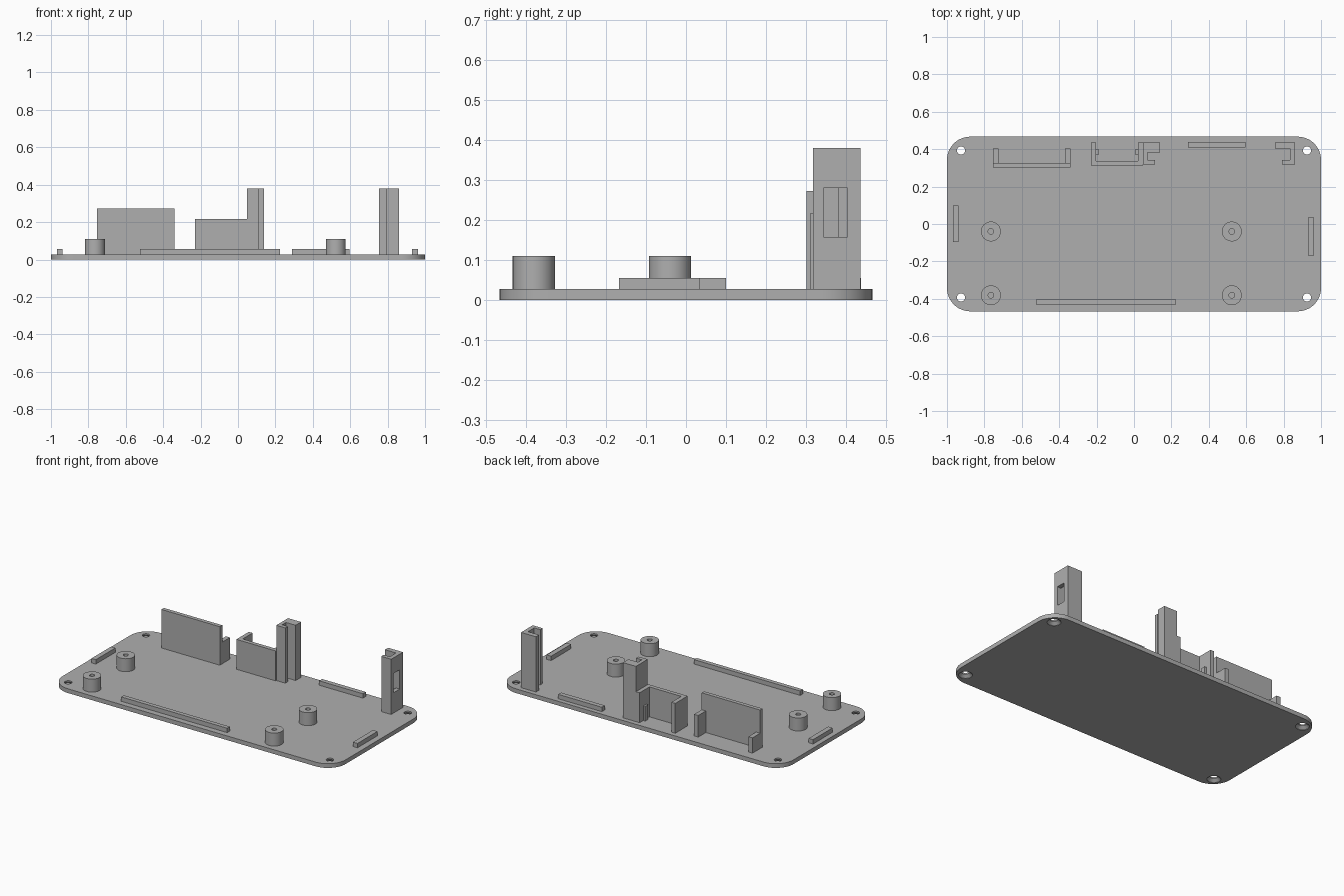
import bpy, bmesh, math
from mathutils import Matrix

cube = bpy.data.objects.get("Cube")
if cube:
    bpy.data.objects.remove(cube, do_unlink=True)

grey = bpy.data.materials.new("matte grey plastic")
grey.use_nodes = True
COLOUR = (0.43, 0.43, 0.43, 1)
grey.diffuse_color = COLOUR
grey.node_tree.nodes["Principled BSDF"].inputs["Base Color"].default_value = COLOUR

FLOOR = 0.027  # top of the base plate


def finish(name, bm):
    bmesh.ops.recalc_face_normals(bm, faces=bm.faces)
    mesh = bpy.data.meshes.new(name)
    bm.to_mesh(mesh)
    bm.free()
    mesh.materials.append(grey)
    obj = bpy.data.objects.new(name, mesh)
    bpy.context.collection.objects.link(obj)
    return obj


def prism(name, outline, top, bottom=FLOOR):
    """Extrude a flat outline straight up."""
    bm = bmesh.new()
    face = bm.faces.new([bm.verts.new((x, y, bottom)) for x, y in outline])
    new = bmesh.ops.extrude_face_region(bm, geom=[face])["geom"]
    bmesh.ops.translate(bm, vec=(0, 0, top - bottom),
                        verts=[v for v in new if isinstance(v, bmesh.types.BMVert)])
    return finish(name, bm)


def box(name, x0, x1, y0, y1, top, bottom=FLOOR):
    return prism(name, [(x0, y0), (x1, y0), (x1, y1), (x0, y1)], top, bottom)


def lathe(name, profile, x, y, closed=True, steps=32):
    """Spin a radius/height profile around a vertical axis."""
    bm = bmesh.new()
    verts = [bm.verts.new((r, 0, z)) for r, z in profile]
    edges = [bm.edges.new(pair) for pair in zip(verts, verts[1:])]
    if closed:
        edges.append(bm.edges.new((verts[-1], verts[0])))
    bmesh.ops.spin(bm, geom=verts + edges, cent=(0, 0, 0), axis=(0, 0, 1),
                   angle=math.tau, steps=steps)
    bmesh.ops.remove_doubles(bm, verts=bm.verts, dist=1e-5)
    bmesh.ops.transform(bm, matrix=Matrix.Translation((x, y, 0)), verts=bm.verts)
    return finish(name, bm)


def select(obj):
    bpy.ops.object.select_all(action='DESELECT')
    obj.select_set(True)
    bpy.context.view_layer.objects.active = obj


def smooth(obj):
    select(obj)
    bpy.ops.object.shade_smooth_by_angle(angle=math.radians(30))


def cut(obj, cutter):
    mod = obj.modifiers.new("cut", 'BOOLEAN')
    mod.operation = 'DIFFERENCE'
    mod.solver = 'EXACT'
    mod.object = cutter
    select(obj)
    bpy.ops.object.modifier_apply(modifier=mod.name)
    bpy.data.objects.remove(cutter, do_unlink=True)


# Base plate with rounded corners
W, D, R = 1.0, 0.467, 0.125
outline = []
for i, (sx, sy) in enumerate([(1, 1), (-1, 1), (-1, -1), (1, -1)]):
    for k in range(13):
        a = math.pi / 2 * (i + k / 12)
        outline.append((sx * (W - R) + R * math.cos(a), sy * (D - R) + R * math.sin(a)))
plate = prism("base_plate", outline, FLOOR, 0)

# Corner screw holes, countersunk from underneath
for sx in (-1, 1):
    for sy in (-1, 1):
        cut(plate, lathe("hole_cutter",
                         [(0, -0.01), (0.04, -0.01), (0.04, 0.002), (0.022, 0.018),
                          (0.022, 0.05), (0, 0.05)],
                         sx * 0.925, sy * 0.393, closed=False))
smooth(plate)

# Hollow mounting posts
for x in (-0.765, 0.523):
    for y in (-0.04, -0.381):
        smooth(lathe("mounting_post",
                     [(0.015, FLOOR), (0.053, FLOOR), (0.053, 0.11), (0.015, 0.11)], x, y))

# Low locating ribs along each edge
RIB = 0.055
box("front_rib", -0.525, 0.225, -0.43, -0.403, RIB)
box("back_rib", 0.288, 0.597, 0.408, 0.438, RIB)
box("right_rib", -0.968, -0.937, -0.097, 0.1, RIB)
box("left_rib", 0.93, 0.962, -0.168, 0.034, RIB)

# Tall wall with two short arms
box("tall_wall", -0.753, -0.34, 0.302, 0.327, 0.273)
box("tall_wall_right_arm", -0.753, -0.724, 0.327, 0.404, 0.125)
box("tall_wall_left_arm", -0.369, -0.34, 0.327, 0.404, 0.165)

# Middle U bracket with small retaining nubs
prism("middle_bracket",
      [(-0.23, 0.312), (0.048, 0.312), (0.048, 0.437), (0.022, 0.437), (0.022, 0.338),
       (-0.203, 0.338), (-0.203, 0.437), (-0.23, 0.437)], 0.218)
box("bracket_nub_right", -0.203, -0.19, 0.37, 0.4, 0.12)
box("bracket_nub_left", 0.008, 0.022, 0.37, 0.4, 0.12)

# Slotted towers that open towards each other
TOWER = 0.38
prism("middle_tower",
      [(0.048, 0.318), (0.112, 0.318), (0.112, 0.343), (0.072, 0.343), (0.072, 0.382),
       (0.14, 0.382), (0.14, 0.437), (0.048, 0.437)], TOWER)
end_tower = prism("end_tower",
                  [(0.86, 0.318), (0.86, 0.437), (0.755, 0.437), (0.755, 0.405),
                   (0.833, 0.405), (0.833, 0.343), (0.79, 0.343), (0.79, 0.318)], TOWER)
cut(end_tower, box("window_cutter", 0.81, 0.9, 0.344, 0.404, 0.28, 0.157))
